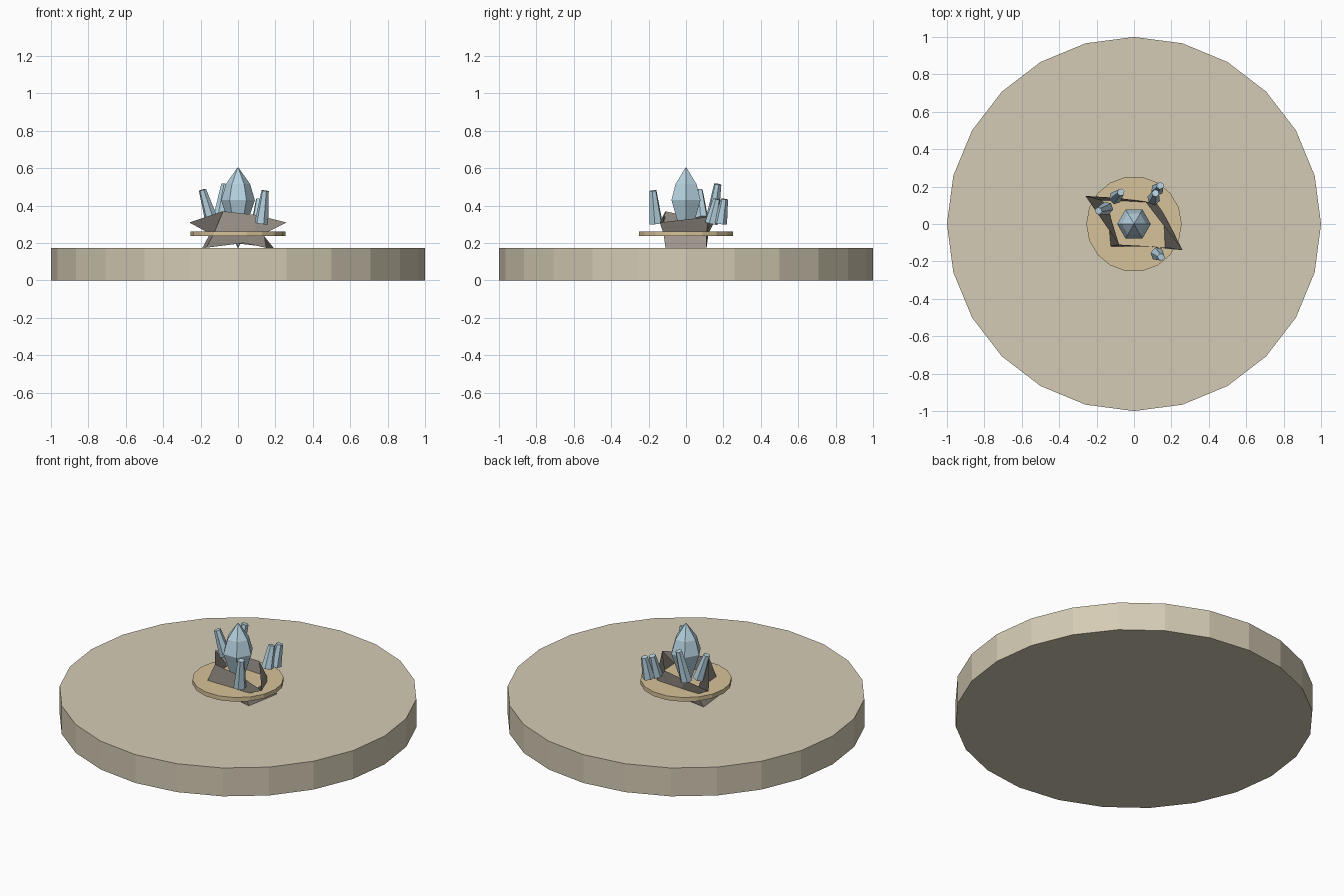
import bpy
import bmesh
from math import cos, sin, tau
from mathutils import Vector

cube = bpy.data.objects.get("Cube")
if cube:
    bpy.data.objects.remove(cube, do_unlink=True)


def material(name, rgb):
    mat = bpy.data.materials.new(name)
    mat.use_nodes = True
    mat.diffuse_color = (*rgb, 1)
    mat.node_tree.nodes["Principled BSDF"].inputs["Base Color"].default_value = (*rgb, 1)
    return mat


stone = material("pale sandstone", (0.66, 0.60, 0.46))
sand = material("warm sand", (0.68, 0.54, 0.32))
rock = material("grey rock", (0.34, 0.30, 0.26))
ice = material("pale blue crystal", (0.47, 0.65, 0.75))


def skin_rings(name, rings, mat, capped=True):
    """Join equal-length rings of points with flat faces."""
    bm = bmesh.new()
    loops = [[bm.verts.new(p) for p in ring] for ring in rings]
    count = len(loops[0])
    for low, high in zip(loops, loops[1:]):
        for i in range(count):
            j = (i + 1) % count
            bm.faces.new((low[i], low[j], high[j], high[i]))
    if capped:
        bm.faces.new(loops[0][::-1])
        bm.faces.new(loops[-1])
    bmesh.ops.recalc_face_normals(bm, faces=bm.faces)
    mesh = bpy.data.meshes.new(name)
    bm.to_mesh(mesh)
    bm.free()
    mesh.materials.append(mat)
    obj = bpy.data.objects.new(name, mesh)
    bpy.context.collection.objects.link(obj)
    return obj


def circle(radius, z, sides):
    return [(radius * cos(tau * i / sides), radius * sin(tau * i / sides), z)
            for i in range(sides)]


def lathe(name, profile, sides, mat):
    return skin_rings(name, [circle(r, z, sides) for r, z in profile], mat)


# Round slab and the small floating plate
lathe("base_slab", [(1, 0), (1, 0.175)], 24, stone)
lathe("sand_plate", [(0.255, 0.237), (0.255, 0.263)], 18, sand)

# Jagged rock shell: foot, waist and pointed rim
foot = [(-0.19, 0.10, 0.175), (-0.17, -0.11, 0.175), (0.03, -0.11, 0.20),
        (0.15, -0.11, 0.175), (0.19, 0.11, 0.175), (-0.02, 0.11, 0.20)]
waist = [(-0.15, 0.12, 0.25), (-0.13, -0.12, 0.25), (0.08, -0.12, 0.25),
         (0.14, -0.12, 0.25), (0.13, 0.11, 0.25), (-0.05, 0.12, 0.25)]
rim = [(-0.26, 0.15, 0.31), (-0.08, -0.11, 0.37), (0.10, -0.12, 0.35),
       (0.26, -0.14, 0.31), (0.06, 0.12, 0.34), (-0.09, 0.14, 0.33)]
skin_rings("rock_shell", [foot, waist, rim], rock, capped=False)

# Main crystal
lathe("main_crystal", [(0.003, 0.175), (0.06, 0.34), (0.09, 0.43),
                       (0.065, 0.515), (0.002, 0.605)], 6, ice)


def shard(name, start, end, wide, narrow):
    """Tapered six-sided crystal leaning from start to end."""
    a, b = Vector(start), Vector(end)
    turn = (b - a).to_track_quat('Z', 'Y')
    rings = []
    for centre, radius in ((a, wide), (b, narrow)):
        rings.append([centre + turn @ Vector(p) for p in circle(radius, 0, 6)])
    return skin_rings(name, rings, ice)


# Small crystals around the main one
shard("front_shard", (0.125, -0.16, 0.305), (0.145, -0.177, 0.48), 0.037, 0.02)
shard("side_shard", (-0.145, 0.085, 0.335), (-0.19, 0.07, 0.485), 0.035, 0.02)
shard("back_shard", (-0.10, 0.14, 0.33), (-0.07, 0.17, 0.515), 0.035, 0.02)
shard("inner_twin_shard", (0.105, 0.135, 0.305), (0.115, 0.165, 0.435), 0.035, 0.02)
shard("outer_twin_shard", (0.125, 0.185, 0.305), (0.14, 0.205, 0.435), 0.035, 0.02)
